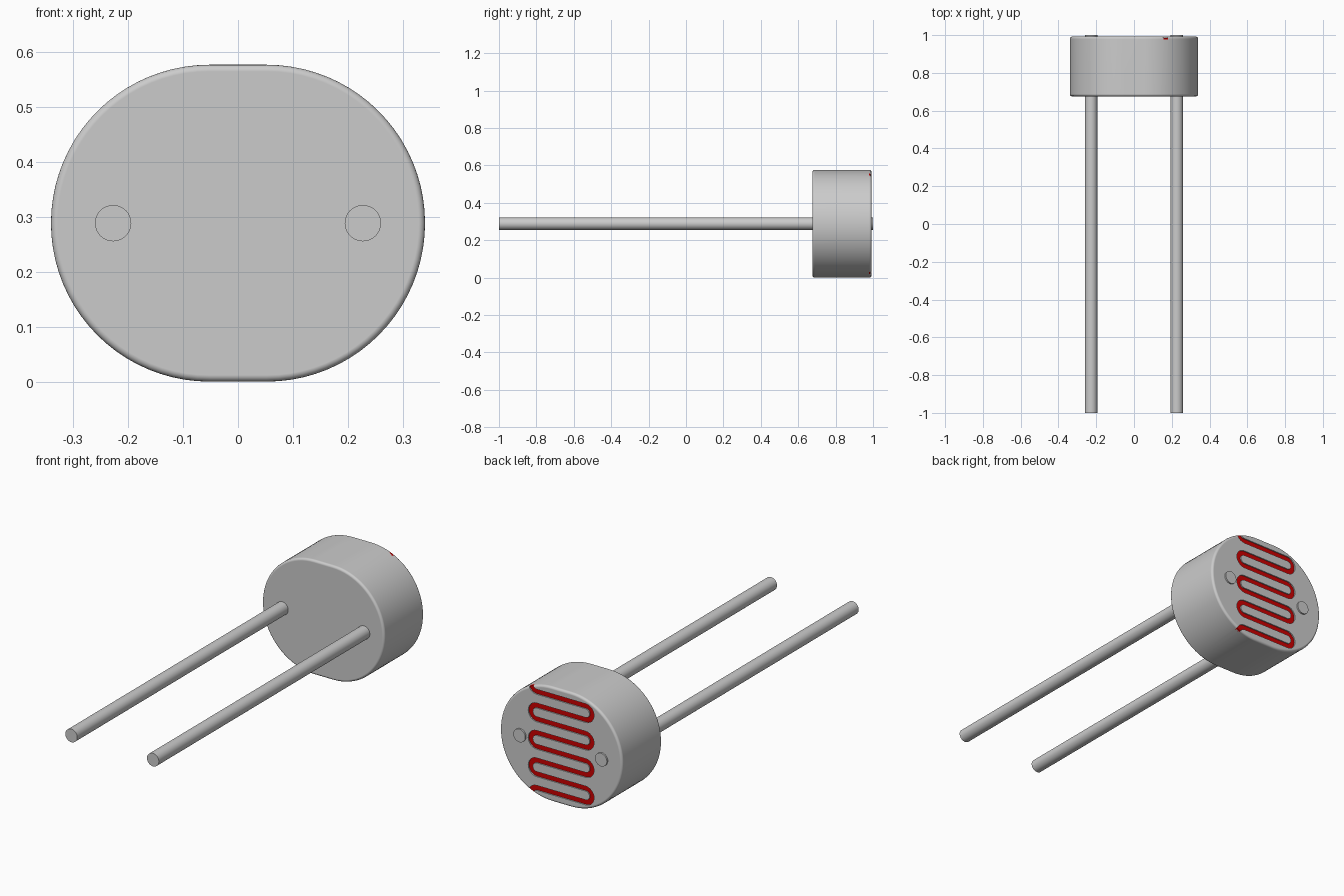
import bpy, bmesh, math
from mathutils import Vector

if "Cube" in bpy.data.objects:
    bpy.data.objects.remove(bpy.data.objects["Cube"])

ZC = 0.288                      # height of the centre line
FRONT, BACK = 0.676, 0.992      # body faces along y


def finish(name, bm):
    bmesh.ops.recalc_face_normals(bm, faces=bm.faces[:])
    me = bpy.data.meshes.new(name)
    bm.to_mesh(me)
    bm.free()
    ob = bpy.data.objects.new(name, me)
    bpy.context.collection.objects.link(ob)
    return ob


def activate(ob):
    bpy.ops.object.select_all(action='DESELECT')
    ob.select_set(True)
    bpy.context.view_layer.objects.active = ob


def boolean(ob, other, operation):
    activate(ob)
    mod = ob.modifiers.new("cut", 'BOOLEAN')
    mod.object, mod.operation, mod.solver = other, operation, 'EXACT'
    bpy.ops.object.modifier_apply(modifier=mod.name)


def smooth(ob):
    activate(ob)
    bpy.ops.object.shade_smooth_by_angle(angle=math.radians(35))
    ob.modifiers.new("normals", 'WEIGHTED_NORMAL').keep_sharp = True


# Stadium-shaped body with small rounded rims
def make_body(name, r=0.288, shift=0.052, rim=0.012, n=40, steps=4):
    bm = bmesh.new()
    quarter = [math.pi / 2 * i / steps for i in range(steps + 1)]
    profile = [(rim * (1 - math.sin(a)), FRONT + rim * (1 - math.cos(a))) for a in quarter]
    profile += [(d, FRONT + BACK - y) for d, y in reversed(profile)]
    rings = []
    for inset, y in profile:
        ring = []
        for side in (1, -1):
            for i in range(n + 1):
                a = side * math.pi / 2 - math.pi / 2 * (1 + side) + math.pi * i / n
                a += math.pi if side < 0 else 0
                ring.append(bm.verts.new((side * shift + (r - inset) * math.cos(a), y,
                                          ZC + (r - inset) * math.sin(a))))
        rings.append(ring)
    for a, b in zip(rings, rings[1:]):
        for i in range(len(a)):
            j = (i + 1) % len(a)
            bm.faces.new((a[i], a[j], b[j], b[i]))
    bm.faces.new(rings[0])
    bm.faces.new(rings[-1])
    return finish(name, bm)


# Serpentine centre line: eight runs joined by half turns, hooked at both ends
def serpentine(half=0.136, pitch=0.069, n=12):
    r, pts = pitch / 2, []
    for k in range(9):
        side = 1 if k % 2 == 0 else -1
        cz = 4 * pitch - k * pitch
        first = n // 2 if k == 0 else 0
        last = n // 2 if k == 8 else n
        for i in range(first, last + 1):
            a = math.pi / 2 - math.pi * i / n
            pts.append(Vector((side * (half + r * math.cos(a)), cz + r * math.sin(a))))
    # run the hooks out beyond the rim
    return [pts[0] + Vector((0, 0.03))] + pts + [pts[-1] - Vector((0, 0.03))]


# Solid ribbon following the serpentine
def make_ribbon(name, y0, y1, width=0.025):
    bm = bmesh.new()
    pts, rows = serpentine(), []
    for i, p in enumerate(pts):
        t = (pts[min(i + 1, len(pts) - 1)] - pts[max(i - 1, 0)]).normalized()
        nrm = Vector((-t.y, t.x)) * width / 2
        rows.append([bm.verts.new((q.x, y, ZC + q.y))
                     for q, y in ((p + nrm, y0), (p - nrm, y0), (p - nrm, y1), (p + nrm, y1))])
    for a, b in zip(rows, rows[1:]):
        for i in range(4):
            j = (i + 1) % 4
            bm.faces.new((a[i], a[j], b[j], b[i]))
    bm.faces.new(rows[0])
    bm.faces.new(rows[-1])
    return finish(name, bm)


body = make_body("sensor_body")

# Red track, trimmed to the body outline
track = make_ribbon("sensing_track", 0.972, 0.986)
boolean(track, body, 'INTERSECT')
red = bpy.data.materials.new("track_red")
red.diffuse_color = (0.6, 0.0, 0.0, 1)
red.use_nodes = True
red.node_tree.nodes["Principled BSDF"].inputs["Base Color"].default_value = red.diffuse_color
track.data.materials.clear()
track.data.materials.append(red)
smooth(track)

# Groove that the track lies in
cutter = make_ribbon("groove_cutter", 0.978, 1.03)
boolean(body, cutter, 'DIFFERENCE')
bpy.data.objects.remove(cutter)
smooth(body)

# Wire leads passing right through the body
for side, label in ((-1, "left"), (1, "right")):
    bpy.ops.mesh.primitive_cylinder_add(vertices=32, radius=0.033, depth=2,
                                        location=(side * 0.227, 0, ZC),
                                        rotation=(math.pi / 2, 0, 0))
    lead = bpy.context.object
    lead.name = label + "_lead"
    smooth(lead)
